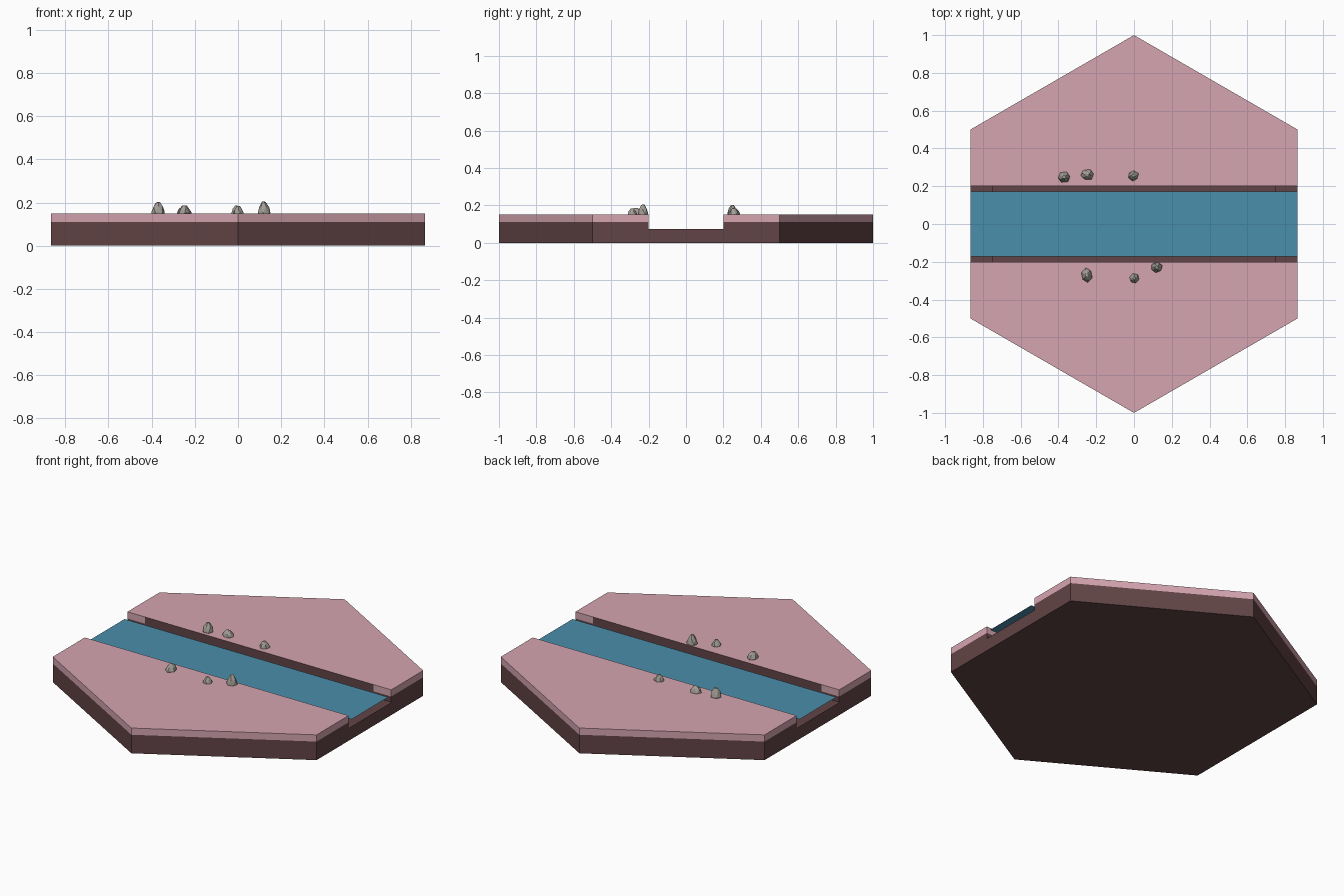
import bpy, bmesh, math, random

if "Cube" in bpy.data.objects:
    bpy.data.objects.remove(bpy.data.objects["Cube"])

random.seed(4)
W = math.sqrt(3) / 2      # half width of the hexagon
RIVER = 0.2               # half width of the channel
FLOOR, SOIL, TOP = 0.075, 0.11, 0.15


def material(name, rgb):
    m = bpy.data.materials.new(name)
    lin = [((c / 255 + 0.055) / 1.055) ** 2.4 for c in rgb]
    m.diffuse_color = (*lin, 1)
    m.use_nodes = True
    m.node_tree.nodes["Principled BSDF"].inputs["Base Color"].default_value = m.diffuse_color
    return m


pink = material("pink_grass", (213, 165, 177))
brown = material("brown_soil", (98, 68, 70))
blue = material("river_blue", (74, 142, 171))
grey = material("rock_grey", (162, 157, 149))


def finish(name, bm, mats):
    mesh = bpy.data.meshes.new(name)
    bm.to_mesh(mesh)
    bm.free()
    for m in mats:
        mesh.materials.append(m)
    ob = bpy.data.objects.new(name, mesh)
    bpy.context.collection.objects.link(ob)
    return ob


def face(bm, pts, mat=0):
    bm.faces.new([bm.verts.new(p) for p in pts]).material_index = mat


def walls(bm, poly, z0, z1, mat_of):
    for a, b in zip(poly, poly[1:] + poly[:1]):
        face(bm, [(*a, z0), (*b, z0), (*b, z1), (*a, z1)], mat_of(a, b))


# Hexagonal tile: lower slab, soil banks and pink turf in one closed shell
bm = bmesh.new()
half = [(0.75, RIVER), (W, RIVER), (W, 0.5), (0, 1), (-W, 0.5), (-W, RIVER), (-0.75, RIVER)]
other = [(-x, -y) for x, y in half]
outline = half[1:6] + other[1:6]
face(bm, [(x, y, 0) for x, y in reversed(outline)], 0)
walls(bm, outline, 0, FLOOR, lambda a, b: 0)
face(bm, [(x, y, FLOOR) for x, y in half[::-1] + other[::-1]
          if abs(y) <= RIVER][::-1], 0)


def turf(a, b):
    # the middle of the river bank is bare soil up to the top edge
    return 0 if abs(a[0]) < 0.8 and abs(b[0]) < 0.8 and abs(a[1]) < 0.3 and abs(b[1]) < 0.3 else 1


for bank in (half, other):
    walls(bm, bank, FLOOR, SOIL, lambda a, b: 0)
    walls(bm, bank, SOIL, TOP, turf)
    face(bm, [(x, y, TOP) for x, y in bank], 1)
bmesh.ops.remove_doubles(bm, verts=bm.verts, dist=1e-5)
bmesh.ops.recalc_face_normals(bm, faces=bm.faces)
finish("hex_tile", bm, [brown, pink])

# Water sheet hovering over the channel floor
bm = bmesh.new()
face(bm, [(-W, -0.173, 0.117), (W, -0.173, 0.117), (W, 0.173, 0.117), (-W, 0.173, 0.117)])
finish("river_water", bm, [blue])


# Faceted rocks along the banks
def rock(i, x, y, rx, ry, top):
    bm = bmesh.new()
    h = top - TOP
    for scale, z in ((0.95, TOP - 0.01), (1.0, TOP + 0.15 * h), (0.72, TOP + 0.6 * h), (0.3, top)):
        turn = random.uniform(0, 1)
        for k in range(6):
            a = turn + k * math.tau / 6
            r = scale * random.uniform(0.9, 1.08)
            dz = random.uniform(-0.12, 0) * h
            bm.verts.new((x + rx * r * math.cos(a), y + ry * r * math.sin(a), z + dz))
    bmesh.ops.convex_hull(bm, input=bm.verts)
    loose = [v for v in bm.verts if not v.link_faces]
    bmesh.ops.delete(bm, geom=loose, context='VERTS')
    bmesh.ops.recalc_face_normals(bm, faces=bm.faces)
    finish(f"rock_{i}", bm, [grey])


rocks = [(-0.37, 0.248, 0.033, 0.029, 0.205), (-0.248, 0.262, 0.037, 0.029, 0.186),
         (-0.004, 0.256, 0.029, 0.028, 0.186), (-0.25, -0.27, 0.03, 0.038, 0.188),
         (0.002, -0.288, 0.027, 0.026, 0.184), (0.12, -0.23, 0.032, 0.029, 0.205)]
for i, r in enumerate(rocks, 1):
    rock(i, *r)
